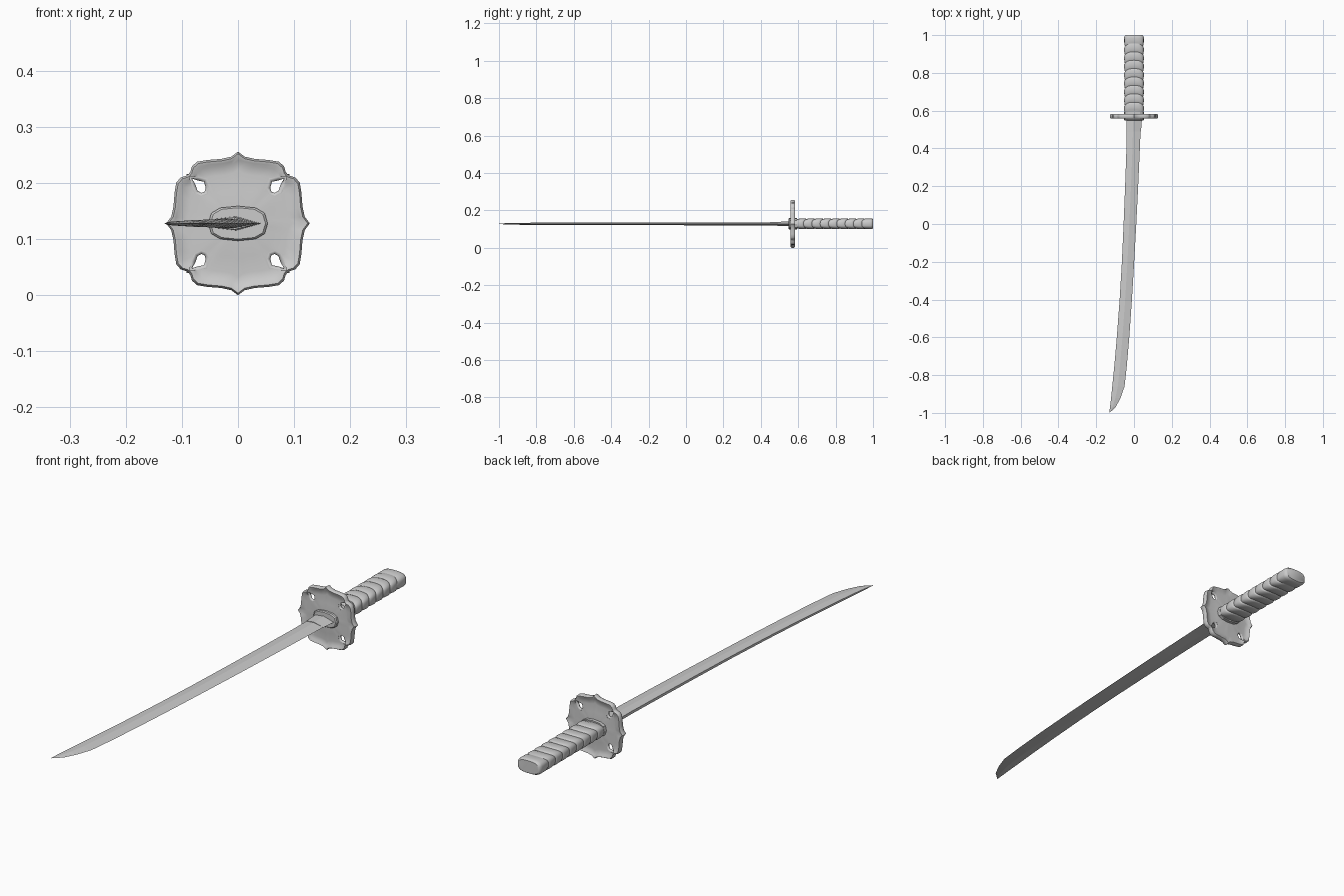
import bpy, bmesh
from math import sin, cos, pi, copysign, radians

if "Cube" in bpy.data.objects:
    bpy.data.objects.remove(bpy.data.objects["Cube"])

CZ = 0.128  # height of the sword's axis


def loft(name, rings, smooth=None):
    """Skin a list of equal-length point rings and cap both ends."""
    bm = bmesh.new()
    vr = [[bm.verts.new(p) for p in ring] for ring in rings]
    n = len(vr[0])
    for a, b in zip(vr, vr[1:]):
        for i in range(n):
            j = (i + 1) % n
            bm.faces.new((a[i], a[j], b[j], b[i]))
    bm.faces.new(vr[0])
    bm.faces.new(vr[-1])
    bmesh.ops.recalc_face_normals(bm, faces=bm.faces)
    me = bpy.data.meshes.new(name)
    bm.to_mesh(me)
    bm.free()
    ob = bpy.data.objects.new(name, me)
    bpy.context.collection.objects.link(ob)
    if smooth:
        bpy.ops.object.select_all(action='DESELECT')
        ob.select_set(True)
        bpy.context.view_layer.objects.active = ob
        bpy.ops.object.shade_smooth_by_angle(angle=radians(smooth))
    return ob


def blade_ring(y, xl, xr, t):
    """Flat spine on the left, ridge near the middle, sharp edge on the right."""
    xm = xl + (xr - xl) * 0.45
    return [(xl, y, CZ - t * 0.65), (xm, y, CZ - t), (xr, y, CZ),
            (xm, y, CZ + t), (xl, y, CZ + t * 0.65)]


def oval_ring(y, a, b, n=32, power=0.65, bow=0.0):
    """Rounded-rectangle ring; bow bends it along the handle."""
    ring = []
    for i in range(n):
        c, s = cos(2 * pi * i / n), sin(2 * pi * i / n)
        ring.append((a * copysign(abs(c) ** power, c), y + bow * (c * c - 0.5),
                     CZ + b * copysign(abs(s) ** power, s)))
    return ring


# Blade: curved, with the edge sweeping back to the tip
stations = [(0.57, -0.038, 0.038, 0.0085), (0.4, -0.040, 0.031, 0.0083),
            (0.2, -0.047, 0.022, 0.008), (0.0, -0.055, 0.012, 0.0077),
            (-0.2, -0.064, 0.001, 0.0074), (-0.4, -0.076, -0.011, 0.007),
            (-0.6, -0.091, -0.025, 0.0066), (-0.75, -0.104, -0.038, 0.0062),
            (-0.86, -0.115, -0.050, 0.0055), (-0.92, -0.121, -0.071, 0.0045),
            (-0.97, -0.127, -0.097, 0.003), (-1.0, -0.131, -0.130, 0.0004)]
loft("blade", [blade_ring(*s) for s in stations])

# Collar wrapped round the blade base
loft("blade_collar", [blade_ring(0.57, -0.041, 0.043, 0.013),
                      blade_ring(0.49, -0.040, 0.037, 0.0105)])

# Faceted washer through the guard
loft("guard_washer", [oval_ring(y, a, b, 12, 0.75) for y, a, b in
                      ((0.549, 0.049, 0.028), (0.553, 0.053, 0.031), (0.594, 0.053, 0.031))])

# Guard: half a petal, mirrored over the diagonal and turned four times
half = [(0, 0.128), (0.012, 0.119), (0.03, 0.115), (0.055, 0.113),
        (0.073, 0.110), (0.082, 0.102), (0.085, 0.092)]
quarter = half + [(0.088, 0.088)] + [(v, u) for u, v in reversed(half[1:])]
outline = []
for k in range(4):
    c, s = round(cos(k * pi / 2)), round(sin(k * pi / 2))
    outline += [(u * c + v * s, v * c - u * s) for u, v in quarter]
GY = 0.571
profile = [(0.3, 0.010), (0.5, 0.008), (0.75, 0.006), (0.88, 0.007),
           (0.93, 0.011), (0.97, 0.012), (1.0, 0.006)]
layers = [(f, -d) for f, d in profile] + [(f, d) for f, d in reversed(profile)]
guard = loft("guard", [[(u * f, GY + d, CZ + v * f) for u, v in outline]
                       for f, d in layers], 50)

# Teardrop corner openings, each with a raised lip
drop = [(-0.017, -0.004), (-0.013, -0.015), (-0.002, -0.019), (0.009, -0.013),
        (0.014, 0.0), (0.019, 0.017), (0.003, 0.016), (-0.012, 0.012)]
for k, (sx, sz) in enumerate(((1, 1), (-1, 1), (-1, -1), (1, -1))):
    pts = [(sx * (0.068 + u), CZ + sz * (0.067 + v)) for u, v in drop]
    cutter = loft(f"opening_cutter_{k}", [[(x, y, z) for x, z in pts] for y in (0.5, 0.65)])
    cutter.hide_render = True
    cutter.hide_viewport = True
    cutter.display_type = 'WIRE'
    mod = guard.modifiers.new(f"opening_{k}", 'BOOLEAN')
    mod.operation = 'DIFFERENCE'
    mod.solver = 'EXACT'
    mod.object = cutter
    cu = bpy.data.curves.new(f"opening_lip_{k}", 'CURVE')
    cu.dimensions = '3D'
    cu.bevel_depth = 0.0065
    cu.bevel_resolution = 2
    sp = cu.splines.new('POLY')
    sp.points.add(len(pts) - 1)
    for p, (x, z) in zip(sp.points, pts):
        p.co = (x, GY, z, 1)
    sp.use_cyclic_u = True
    lip = bpy.data.objects.new(f"opening_lip_{k}", cu)
    bpy.context.collection.objects.link(lip)

# Apply the cuts so the guard carries its own openings, then drop the cutters
bpy.context.view_layer.update()
dg = bpy.context.evaluated_depsgraph_get()
cut_mesh = bpy.data.meshes.new_from_object(guard.evaluated_get(dg))
guard.modifiers.clear()
guard.data = cut_mesh
for ob in [o for o in bpy.data.objects if o.name.startswith("opening_cutter")]:
    bpy.data.objects.remove(ob)

# Handle: eight wrapped bands with bowed grooves, then a rounded end cap
rings = [oval_ring(0.575, 0.046, 0.025)]
BANDS, Y0, STEP = 8, 0.592, 0.0445
for b in range(BANDS):
    y = Y0 + b * STEP
    for t, r in ((0.0, 0.92), (0.12, 0.97), (0.45, 1.0), (0.8, 1.0), (0.96, 0.96)):
        rings.append(oval_ring(y + t * STEP, 0.052 * r, 0.029 * r - (1 - r) * 0.02, bow=-0.016))
end = Y0 + BANDS * STEP
for y, r, bow in ((end, 0.92, -0.016), (end + 0.008, 0.99, -0.008), (0.985, 1.0, 0),
                  (0.995, 0.96, 0), (1.0, 0.84, 0)):
    rings.append(oval_ring(y, 0.052 * r, 0.029 * r, bow=bow))
loft("handle", rings, 40)
